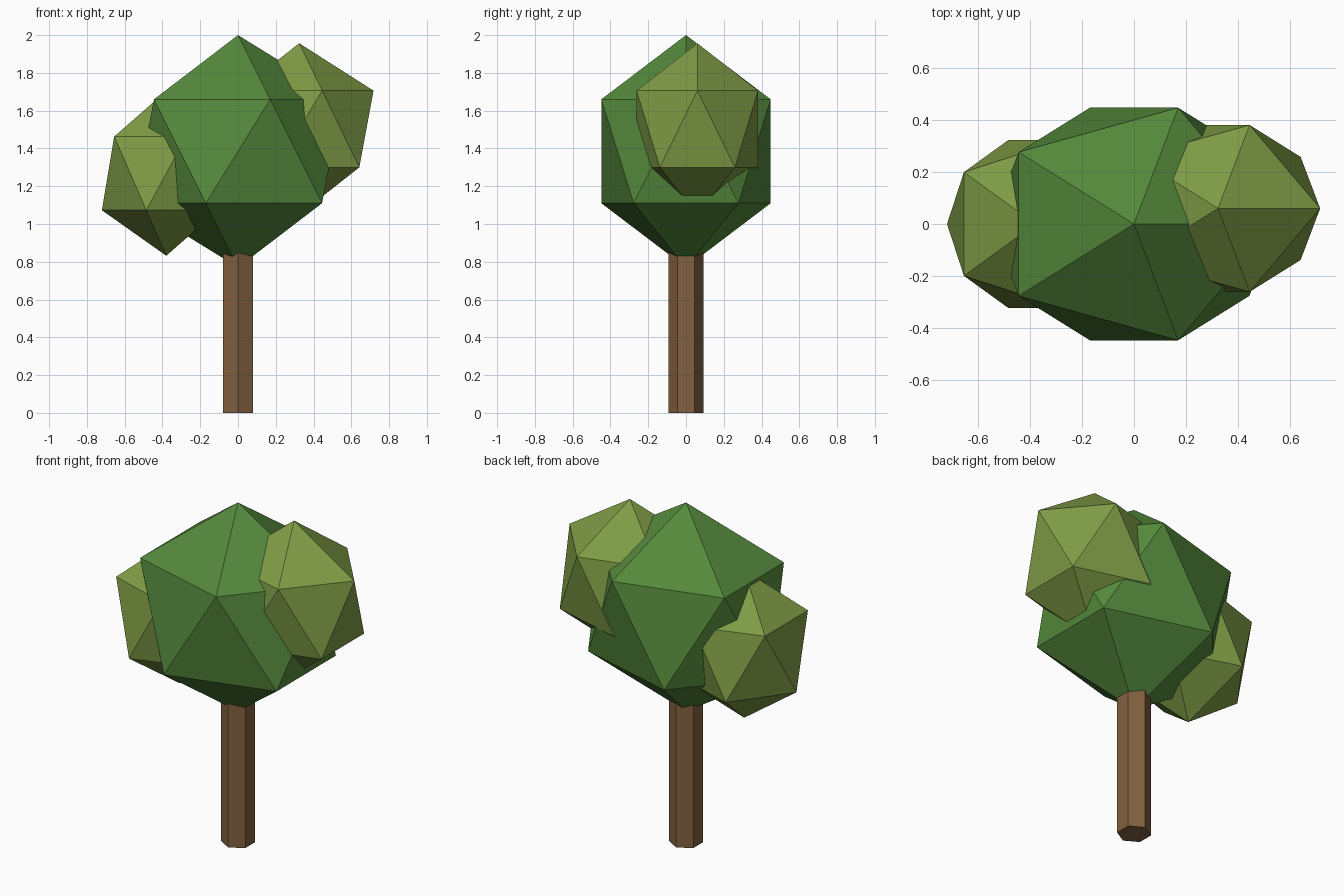
import bpy

if "Cube" in bpy.data.objects:
    bpy.data.objects.remove(bpy.data.objects["Cube"])


def material(name, rgb):
    mat = bpy.data.materials.new(name)
    mat.diffuse_color = (*rgb, 1)
    mat.use_nodes = True
    mat.node_tree.nodes["Principled BSDF"].inputs["Base Color"].default_value = mat.diffuse_color
    return mat


bark = material("bark", (0.23, 0.12, 0.05))
dark_leaf = material("dark_leaf", (0.09, 0.25, 0.045))
light_leaf = material("light_leaf", (0.21, 0.33, 0.06))


def foliage(name, location, radii, mat):
    """Low-poly leaf clump: a stretched 20-sided icosphere."""
    bpy.ops.mesh.primitive_ico_sphere_add(subdivisions=1, radius=1, location=location)
    clump = bpy.context.object
    clump.name = name
    clump.scale = radii
    bpy.ops.object.transform_apply(location=False, rotation=False, scale=True)
    clump.data.materials.append(mat)


# Hexagonal trunk, its top buried in the crown
height = 0.95
bpy.ops.mesh.primitive_cylinder_add(vertices=6, radius=0.092, depth=height,
                                    location=(0, 0, height / 2))
trunk = bpy.context.object
trunk.name = "trunk"
trunk.data.materials.append(bark)

# Main crown and two side clumps
foliage("crown", (0, 0, 1.385), (0.615, 0.527, 0.615), dark_leaf)
foliage("upper_right_clump", (0.324, 0.06, 1.503), (0.44, 0.378, 0.454), light_leaf)
foliage("lower_left_clump", (-0.38, 0, 1.268), (0.381, 0.38, 0.436), light_leaf)
